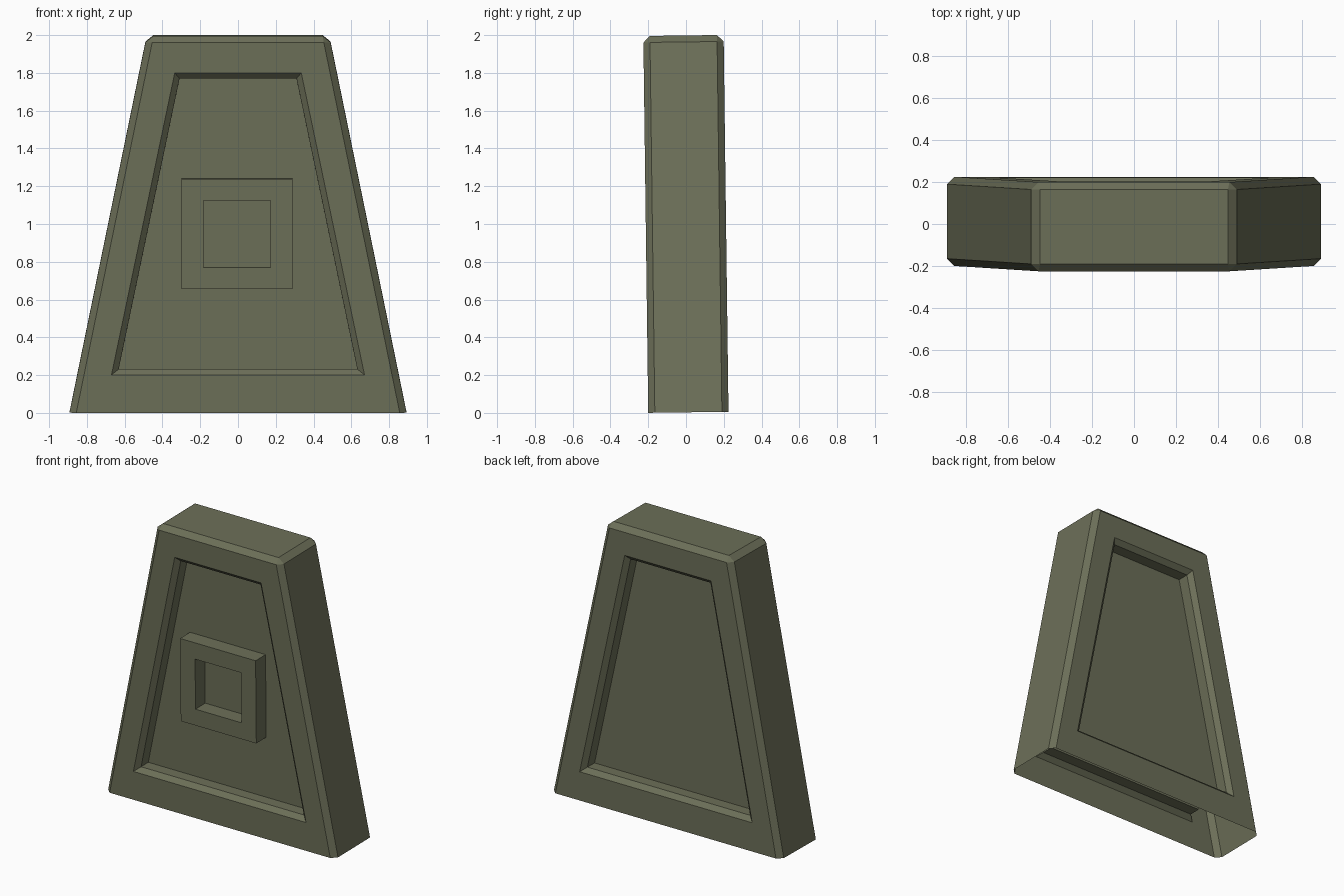
import bpy, bmesh
from mathutils import Matrix

cube = bpy.data.objects.get("Cube")
if cube:
    bpy.data.objects.remove(cube, do_unlink=True)

# Single olive colour
olive = bpy.data.materials.new("olive_green")
olive.use_nodes = True
colour = (0.150, 0.159, 0.098, 1)
olive.diffuse_color = colour
olive.node_tree.nodes["Principled BSDF"].inputs["Base Color"].default_value = colour

LEAN = Matrix.Translation((0, 0, 0.003)) @ Matrix.Rotation(0.013, 4, 'X')
FRONT, BACK = -0.2, 0.225
DEPTH = 0.11


def tapered_box(bm, bottom, top, y0, y1):
    """Box with (half width, z) given for its bottom and top."""
    bmesh.ops.create_cube(bm, size=2)
    for v in bm.verts:
        half, z = top if v.co.z > 0 else bottom
        v.co = (half * v.co.x, y1 if v.co.y > 0 else y0, z)
    bm.normal_update()


def largest(bm, side):
    """Largest face pointing along y in the given direction."""
    bm.normal_update()
    return max((f for f in bm.faces if f.normal.y * side > 0.9), key=lambda f: f.calc_area())


def inset(bm, face, thickness, depth=0.0):
    bmesh.ops.inset_individual(bm, faces=[face], thickness=thickness, depth=depth, use_even_offset=True)
    bm.normal_update()


def finish(bm, name):
    mesh = bpy.data.meshes.new(name)
    bm.transform(LEAN)
    bm.to_mesh(mesh)
    bm.free()
    mesh.materials.append(olive)
    obj = bpy.data.objects.new(name, mesh)
    bpy.context.collection.objects.link(obj)
    return obj


# Slab: tapered, open underneath, chamfered on every closed edge
bm = bmesh.new()
tapered_box(bm, (0.892, 0), (0.483, 1.995), FRONT, BACK)
base = min(bm.faces, key=lambda f: f.calc_center_median().z)
bmesh.ops.delete(bm, geom=[base], context='FACES_ONLY')
edges = [e for e in bm.edges if not e.is_boundary]
bmesh.ops.bevel(bm, geom=edges, offset=0.035, segments=1, profile=0.5, affect='EDGES')

# Recessed panels: chamfered lip, then a straight wall
for side in (-1, 1):
    panel = largest(bm, side)
    inset(bm, panel, 0.14)
    for v in panel.verts:
        half, z = (0.335, 1.8) if v.co.z > 1 else (0.67, 0.2)
        v.co.x = half if v.co.x > 0 else -half
        v.co.z = z
    inset(bm, panel, 0.031, -0.031)
    inset(bm, panel, 0.0005, 0.031 - DEPTH)
finish(bm, "slab")

# Square frame standing on the front panel, flush with the slab
bm = bmesh.new()
tapered_box(bm, (0.293, 0.655), (0.293, 1.238), FRONT, FRONT + DEPTH + 0.002)
bmesh.ops.translate(bm, verts=bm.verts, vec=(-0.005, 0, 0))
face = largest(bm, -1)
inset(bm, face, 0.115)
inset(bm, face, 0.0005, 0.003 - DEPTH)
finish(bm, "square_frame")
